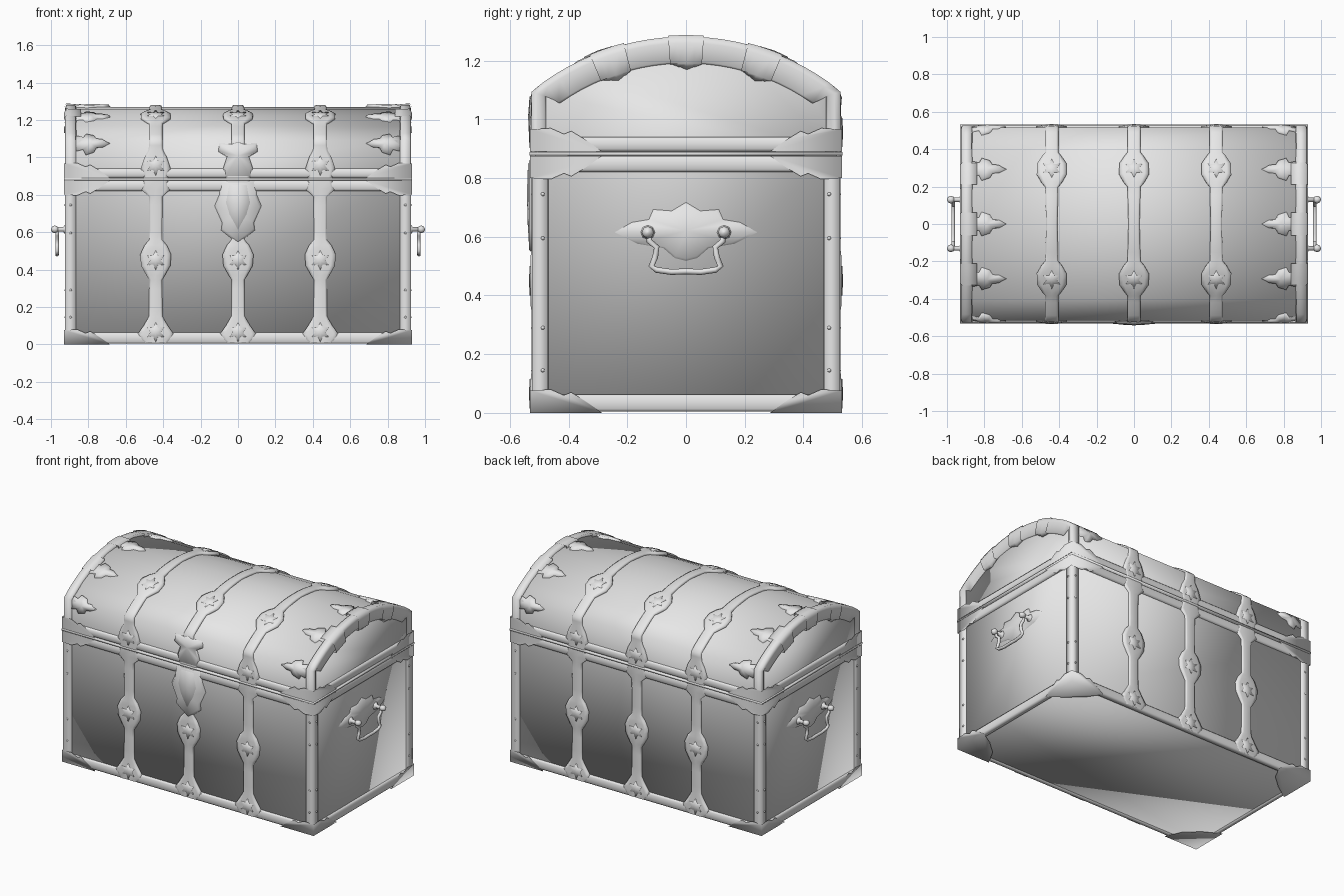
import bpy, bmesh, math
from mathutils import Vector

if "Cube" in bpy.data.objects:
    bpy.data.objects.remove(bpy.data.objects["Cube"])

grey = bpy.data.materials.new("aged_grey")
grey.diffuse_color = (0.8, 0.8, 0.8, 1)
grey.use_nodes = True
grey.node_tree.nodes["Principled BSDF"].inputs["Base Color"].default_value = grey.diffuse_color

# Arched outline of the chest: s = 0 at the crown, running down front (-) and back (+)
HW, WALL, CROWN = 0.515, 1.09, 1.27
RISE = CROWN - WALL
R = (HW ** 2 + RISE ** 2) / (2 * RISE)
A = math.asin(HW / R)
ARC = R * A


def down(z):
    return ARC + WALL - z


def outline(s, h=0.0):
    side, t = (-1 if s < 0 else 1), abs(s)
    if t <= ARC:
        a = t / R
        k = max(0, (t - ARC + 0.02) / 0.02)
        n = Vector((math.sin(a) * (1 - k) + k, math.cos(a) * (1 - k) + 0.3 * k)).normalized()
        y, z = R * math.sin(a), CROWN - R + R * math.cos(a)
    else:
        n, y, z = Vector((1, 0)), HW, WALL - (t - ARC)
    return side * (y + n.x * h), z + n.y * h


def make(name, verts, faces):
    # Fully smooth shaded mesh, softened across its edges
    me = bpy.data.meshes.new(name)
    me.from_pydata([tuple(v) for v in verts], [], faces)
    bm = bmesh.new()
    bm.from_mesh(me)
    bmesh.ops.recalc_face_normals(bm, faces=bm.faces)
    for f in bm.faces:
        f.smooth = True
    bm.to_mesh(me)
    bm.free()
    me.materials.append(grey)
    ob = bpy.data.objects.new(name, me)
    bpy.context.collection.objects.link(ob)
    return ob


def loft(name, rings, caps=True, closed=True):
    n, last = len(rings[0]), (len(rings) - 1) * len(rings[0])
    faces = [(i * n + j, i * n + (j + 1) % n, (i + 1) * n + (j + 1) % n, (i + 1) * n + j)
             for i in range(len(rings) - 1) for j in range(n if closed else n - 1)]
    if caps:
        faces += [tuple(range(n)), tuple(range(last, last + n))]
    return make(name, [v for r in rings for v in r], faces)


def plate(name, pts, frame, h):
    # Raised ornament: base ring, shrunken top ring, peaked centre
    n = len(pts)
    cu, cv = sum(p[0] for p in pts) / n, sum(p[1] for p in pts) / n
    verts = [frame(u, v, -0.004) for u, v in pts]
    verts += [frame(cu + (u - cu) * 0.9, cv + (v - cv) * 0.9, h * 0.7) for u, v in pts]
    verts.append(frame(cu, cv, h))
    faces = []
    for i in range(n):
        j = (i + 1) % n
        faces += [(i, j, n + j, n + i), (n + i, n + j, 2 * n)]
    return make(name, verts, faces)


def samples(a, b, step=0.03):
    n = max(1, math.ceil((b - a) / step))
    return [a + (b - a) * i / n for i in range(n)]


def shell(x, s, h):
    return (x, *outline(s, h))


def end_face(sx, base=0.925):
    return lambda u, v, h: (sx * (base + h), u, v)


def long_face(sy, base=0.525):
    return lambda u, v, h: (u, sy * (base + h), v)


SIDES = [(sx, sy) for sx in (-1, 1) for sy in (-1, 1)]

# Body is an open-topped box, lid an open-bottomed vault
BX, BY = 0.912, 0.514
make("body", [(x, y, z) for z in (0.012, 0.88) for x, y in ((-BX, -BY), (BX, -BY), (BX, BY), (-BX, BY))],
     [(0, 1, 2, 3)] + [(i, (i + 1) % 4, 4 + (i + 1) % 4, 4 + i) for i in range(4)])
LIM = down(0.885)
vault = [-LIM] + samples(-ARC, ARC, ARC / 4) + [ARC, LIM]
loft("lid", [[shell(x, s, 0) for s in vault] for x in (-0.91, 0.91)], closed=False)
lip = [[(sx * 0.93, sy * 0.533, z) for sx, sy in ((-1, -1), (1, -1), (1, 1), (-1, 1))] for z in (0.877, 0.889)]
loft("seam_lip", lip)

# Long rails, end rails and corner posts
for z0, z1 in ((0.004, 0.063), (0.82, 0.876), (0.89, 0.94)):
    prof = [(-0.03, z0), (-0.006, z0), (0, z0 + 0.01), (0.001, (z0 + z1) / 2), (0, z1 - 0.01),
            (-0.006, z1), (-0.03, z1)]
    for s in (-1, 1):
        loft("long_rail", [[(x, s * (0.526 + d), z) for d, z in prof] for x in (-0.92, 0.92)], caps=False)
        loft("end_rail", [[(s * (0.925 + d), y, z) for d, z in prof] for y in (-0.522, 0.522)], caps=False)
for sx, sy in SIDES:
    pts = [(0.866, 0.51), (0.868, 0.521), (0.924, 0.525), (0.921, 0.47), (0.905, 0.468)]
    loft("corner_post", [[(sx * x, sy * y, z) for x, y in pts] for z in (0.02, 0.87)], caps=False)

# Rims wrapping the lid ends, with knuckles where they bend
arch = [-LIM] + samples(-ARC, ARC, 0.05) + [ARC, LIM]
for sx in (-1, 1):
    rings = []
    for s in arch:
        inset = 0.085 if abs(s) < ARC - 0.001 else 0.045
        rings.append([(sx * x, *outline(s, h)) for x, h in
                      ((0.905, -inset), (0.915, -inset + 0.012), (0.925, -0.01), (0.918, 0.012),
                       (0.87, 0.012), (0.862, -0.01))])
    loft("lid_rim", rings, caps=False)
    for t in (-0.27, 0.27, 0):
        ring = [[(sx * x, *outline(t + d, h)) for x, h in
                 ((0.905, -0.105 + abs(d) * 0.4), (0.93, -0.08), (0.931, -0.01), (0.92, 0.017),
                  (0.84, 0.015), (0.84, -0.01))] for d in (-0.06, -0.03, 0, 0.03, 0.06)]
        loft("rim_knuckle", ring, caps=False)

# Leaf ornaments reaching inward from the rims
LEAF = [(0.87, -0.045), (0.87, 0.045), (0.83, 0.035), (0.815, 0.065), (0.77, 0.05), (0.755, 0.025),
        (0.72, 0.022), (0.68, 0), (0.72, -0.022), (0.755, -0.025), (0.77, -0.05), (0.815, -0.065),
        (0.83, -0.035)]
for sx in (-1, 1):
    for s0 in (-down(1.075), -0.3, 0, 0.3, down(1.075)):
        plate("rim_leaf", [(sx * u, v) for u, v in LEAF],
              lambda u, v, h, s0=s0: shell(u, s0 + v, h), 0.016)

# Straps over the whole chest: (distance from crown, half width)
KEYS = [(0, 0.03), (0.2, 0.035), (0.225, 0.055), (0.27, 0.08), (0.33, 0.078), (0.375, 0.05),
        (0.395, 0.035), (ARC, 0.035)]
KEYS += [(down(z), w) for z, w in (
    (1.04, 0.038), (1.0, 0.06), (0.94, 0.08), (0.9, 0.065), (0.87, 0.065), (0.83, 0.08), (0.79, 0.036),
    (0.56, 0.034), (0.53, 0.06), (0.48, 0.083), (0.42, 0.078), (0.37, 0.05), (0.345, 0.034),
    (0.15, 0.036), (0.1, 0.065), (0.05, 0.1), (0.025, 0.085), (0.008, 0.06))]
rows = []
for (s0, w0), (s1, w1) in zip(KEYS, KEYS[1:]):
    rows += [(s, w0 + (w1 - w0) * (s - s0) / (s1 - s0)) for s in samples(s0, s1, 0.05)]
rows.append(KEYS[-1])
rows = [(-s, w) for s, w in reversed(rows[1:])] + rows
ROSETTE = [(r * math.cos(a), r * math.sin(a)) for a, r in
           [(k * math.pi / 6, 0.055 if k % 2 else 0.028) for k in range(12)]]
for x0 in (-0.44, 0, 0.44):
    rings = []
    for s, w in rows:
        h = 0.011 if w < 0.045 else 0.015
        rings.append([shell(x0 + w * k, s, e) for k, e in
                      ((-1, -0.01), (-1, h * 0.6), (-0.7, h), (0, h * 0.9), (0.7, h), (1, h * 0.6), (1, -0.01))])
    loft("strap", rings, caps=False)
    # Embossed rosettes on the wide parts of the strap
    for side in (-1, 1):
        for s0 in (0.3, down(0.955), down(0.45), down(0.065)):
            plate("rosette", ROSETTE, lambda u, v, h, c=side * s0: shell(x0 + u, c + v, 0.013 + h), 0.007)

# Wrapped corner brackets: bottom feet, body top and lid bottom
BR = [(0.07, 0.08), (0.115, 0.06), (0.14, 0.07), (0.19, 0.04), (0.245, 0.0)]
CX, CY = 0.93, 0.531
for z0, d in ((0.0, 1), (0.876, -1), (0.89, 1)):
    for sx, sy in SIDES:
        verts = [(sx * CX, sy * CY, z0), (sx * CX, sy * CY, z0 + d * 0.076)]
        verts += [(sx * (CX - u), sy * CY, z0 + d * v) for u, v in BR]
        verts += [(sx * CX, sy * (CY - u), z0 + d * v) for u, v in BR]
        faces = [(0, 1, 2, 3, 4, 5, 6), (0, 11, 10, 9, 8, 7, 1)]
        if z0 == 0:
            verts += [(sx * 0.74, sy * 0.43, 0.006), (sx * 0.83, sy * 0.35, 0.006)]
            faces.append((0, 6, 12, 13, 11))
        make("corner_bracket", verts, faces)


# Lock plate, hasp and drop ornament on the front
def both(half):
    return half + [(-u, v) for u, v in reversed(half) if u > 0]


front = long_face(-1, 0.522)
plate("lock_plate", both([(0.09, 0.878), (0.1, 0.8), (0.125, 0.74), (0.085, 0.65), (0.09, 0.61),
                          (0.04, 0.57), (0, 0.54)]), front, 0.018)
plate("lock_boss", both([(0.05, 0.86), (0.07, 0.76), (0.05, 0.69), (0, 0.6)]),
      lambda u, v, h: front(u, v, h + 0.008), 0.012)
plate("hasp", both([(0.07, 0.892), (0.075, 0.95), (0.055, 1.0), (0.105, 1.03), (0.1, 1.075),
                    (0.04, 1.07), (0, 1.085)]), front, 0.016)

# End handles: backplate, posts, knobs and hanging bail
PL = [(0.25, 0.615), (0.19, 0.65), (0.13, 0.66), (0.115, 0.695), (0.05, 0.69), (0, 0.72)]
PLATE = PL + [(-u, v) for u, v in reversed(PL[:-1])] + [
    (-0.17, 0.575), (-0.08, 0.56), (-0.04, 0.525), (0, 0.515), (0.04, 0.525), (0.08, 0.56), (0.17, 0.575)]
BAIL = [(0.128, 0.615), (0.125, 0.585), (0.1, 0.565), (0.105, 0.53), (0.118, 0.5), (0.1, 0.487), (0.05, 0.48)]
BAIL = BAIL + [(0, 0.482)] + [(-y, z) for y, z in reversed(BAIL)]
ROUND = [(math.cos(k * math.pi / 4), math.sin(k * math.pi / 4)) for k in range(8)]


def ball(name, loc, r):
    return loft(name, [[(loc[0] + r * math.cos(a), loc[1] + r * math.sin(a) * c, loc[2] + r * math.sin(a) * s)
                        for c, s in ROUND] for a in (0.1, 0.8, 1.57, 2.34, 3.04)])


for sx in (-1, 1):
    plate("handle_plate", PLATE, end_face(sx, 0.912), 0.014)
    rings = []
    for i, (y, z) in enumerate(BAIL):
        p, q = BAIL[max(0, i - 1)], BAIL[min(len(BAIL) - 1, i + 1)]
        t = Vector((q[0] - p[0], q[1] - p[1])).normalized()
        rings.append([(sx * (0.967 + 0.01 * c), y - t.y * 0.01 * s, z + t.x * 0.01 * s) for c, s in ROUND])
    loft("handle_bail", rings)
    for sy in (-1, 1):
        loft("handle_post", [[(sx * x, sy * 0.13 + r * c, 0.615 + r * s) for c, s in ROUND]
                             for x, r in ((0.9, 0.028), (0.925, 0.024), (0.935, 0.012), (0.985, 0.012))])
        ball("handle_knob", (sx * 0.979, sy * 0.13, 0.615), 0.021)
        # Rivets on the corner posts
        for z in (0.145, 0.29, 0.595, 0.745):
            ball("rivet", (sx * 0.921, sy * 0.488, z), 0.007)
            ball("rivet", (sx * 0.895, sy * 0.521, z), 0.007)
